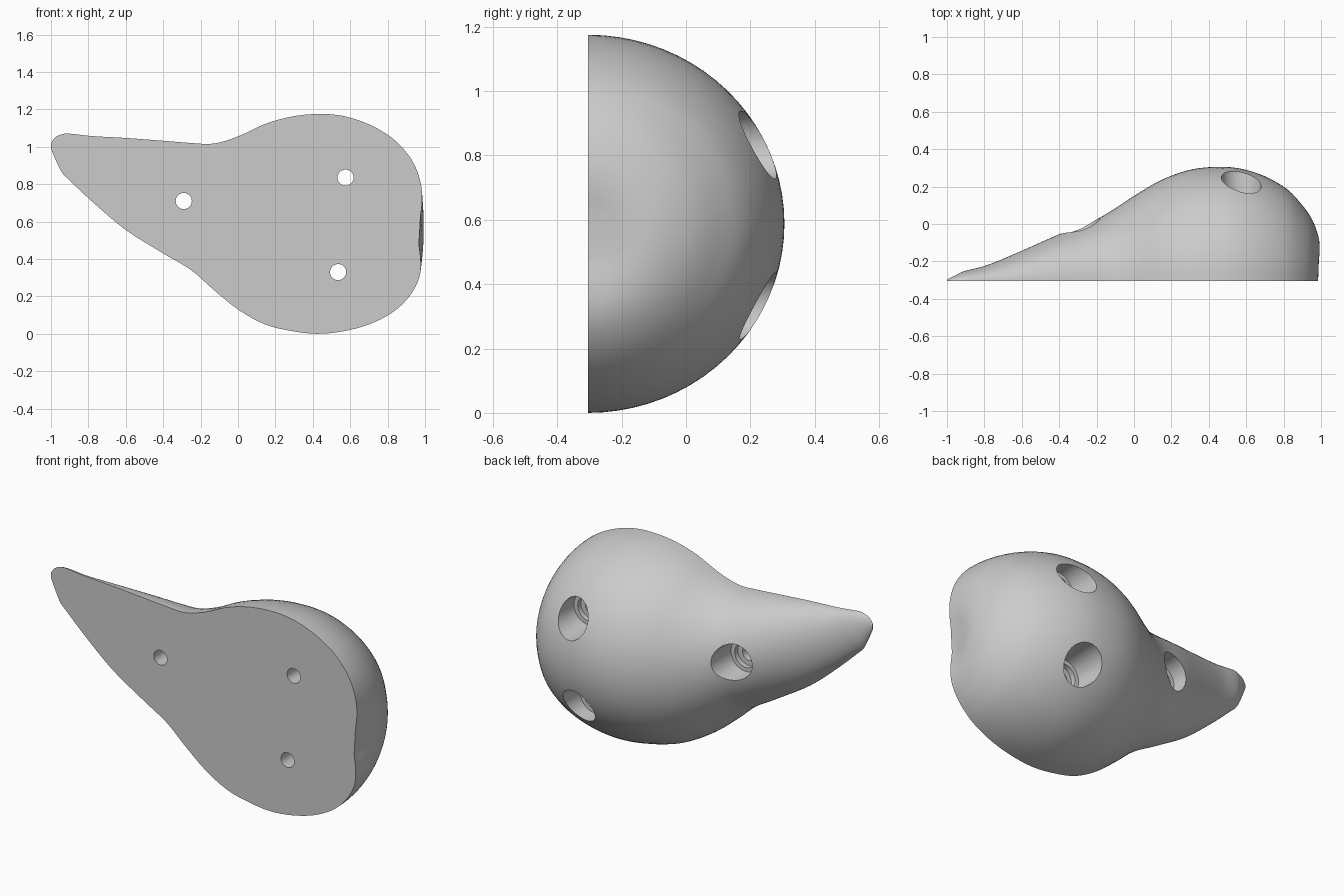
import bpy, bmesh
from math import pi, sin, cos, exp, radians

if "Cube" in bpy.data.objects:
    bpy.data.objects.remove(bpy.data.objects["Cube"])

BACK = -0.305   # flat mounting plane
ARC = 40        # segments over each half-oval section
SUB = 4         # interpolated sections per station

# Stations along the body: x, lower edge z, upper edge z, crown y
STATIONS = [
    (-1.0, 0.99, 1.02, -0.298), (-0.975, 0.93, 1.052, -0.284),
    (-0.94, 0.86, 1.067, -0.267), (-0.9, 0.82, 1.07, -0.25),
    (-0.78, 0.707, 1.057, -0.218), (-0.6, 0.555, 1.047, -0.143),
    (-0.4, 0.43, 1.032, -0.055), (-0.25, 0.34, 1.02, 0.0),
    (-0.13, 0.235, 1.017, 0.065), (0.0, 0.13, 1.055, 0.15),
    (0.14, 0.052, 1.12, 0.232), (0.28, 0.016, 1.16, 0.285),
    (0.42, 0.0, 1.175, 0.305), (0.56, 0.013, 1.165, 0.298),
    (0.7, 0.05, 1.12, 0.255), (0.82, 0.11, 1.05, 0.185),
    (0.9, 0.18, 0.97, 0.1), (0.95, 0.25, 0.89, 0.028),
    (0.98, 0.32, 0.8, -0.045), (0.995, 0.4, 0.71, -0.11),
    (1.0, 0.48, 0.63, -0.18),
]


def catmull(a, b, c, d, t):
    return tuple(0.5 * (2*q + (r-p)*t + (2*p-5*q+4*r-s)*t*t + (3*q-p-3*r+s)*t**3)
                 for p, q, r, s in zip(a, b, c, d))


def smooth_stations():
    n = len(STATIONS)
    out = []
    for i in range(n - 1):
        a, b, c, d = (STATIONS[min(max(k, 0), n-1)] for k in range(i-1, i+3))
        out += [catmull(a, b, c, d, j / SUB) for j in range(SUB)]
    return out + [STATIONS[-1]]


def dent(x, y, z):
    # shallow scoop at the base of the round end
    if x < 0.7:
        return x
    w = min(1, (x - 0.7) / 0.2)
    return x - 0.036 * w * exp(-((z-0.53)/0.16)**2) * exp(-((y-BACK)/0.12)**2)


def finish(bm, name):
    bmesh.ops.recalc_face_normals(bm, faces=bm.faces)
    mesh = bpy.data.meshes.new(name)
    bm.to_mesh(mesh)
    bm.free()
    ob = bpy.data.objects.new(name, mesh)
    bpy.context.collection.objects.link(ob)
    return ob


# Body: half-oval sections lofted along x, flat at the back
bm = bmesh.new()
rings = []
for x, lo, hi, top in smooth_stations():
    ring = []
    for k in range(ARC + 1):
        a = pi * k / ARC
        z = (lo+hi)/2 - (hi-lo)/2 * cos(a)
        y = BACK + (top-BACK) * sin(a) if 0 < k < ARC else BACK
        ring.append(bm.verts.new((dent(x, y, z), y, z)))
    rings.append(ring)
for r, s in zip(rings, rings[1:]):
    for k in range(ARC):
        bm.faces.new((r[k], s[k], s[k+1], r[k+1]))
bm.faces.new(rings[0])
bm.faces.new(rings[-1][::-1])
bm.faces.new([r[0] for r in rings] + [r[-1] for r in reversed(rings)])
body = finish(bm, "climbing_hold_body")


# Bolt holes: stepped bores cut straight through along y
def bolt_cutter(x, z, floor, name):
    profile = [(0.043, BACK-0.1), (0.043, floor-0.03), (0.072, floor-0.03),
               (0.072, floor), (0.096, floor), (0.108, floor+0.16), (0.108, 0.5)]
    seg = 40
    cb = bmesh.new()
    loops = [[cb.verts.new((x + r*cos(2*pi*i/seg), y, z + r*sin(2*pi*i/seg)))
              for i in range(seg)] for r, y in profile]
    for p, q in zip(loops, loops[1:]):
        for i in range(seg):
            j = (i+1) % seg
            cb.faces.new((p[i], p[j], q[j], q[i]))
    cb.faces.new(loops[0])
    cb.faces.new(loops[-1])
    return finish(cb, name)


bpy.context.view_layer.objects.active = body
body.select_set(True)
for n, (x, z, floor) in enumerate([(-0.29, 0.71, -0.14), (0.575, 0.835, 0.08),
                                   (0.535, 0.33, 0.08)]):
    cutter = bolt_cutter(x, z, floor, f"bolt_hole_cutter_{n+1}")
    cutter.hide_render = True
    mod = body.modifiers.new("bolt_hole", 'BOOLEAN')
    mod.operation = 'DIFFERENCE'
    mod.solver = 'EXACT'
    mod.object = cutter
    bpy.ops.object.modifier_apply(modifier=mod.name)
    bpy.data.objects.remove(cutter)

bpy.ops.object.shade_smooth_by_angle(angle=radians(35))
